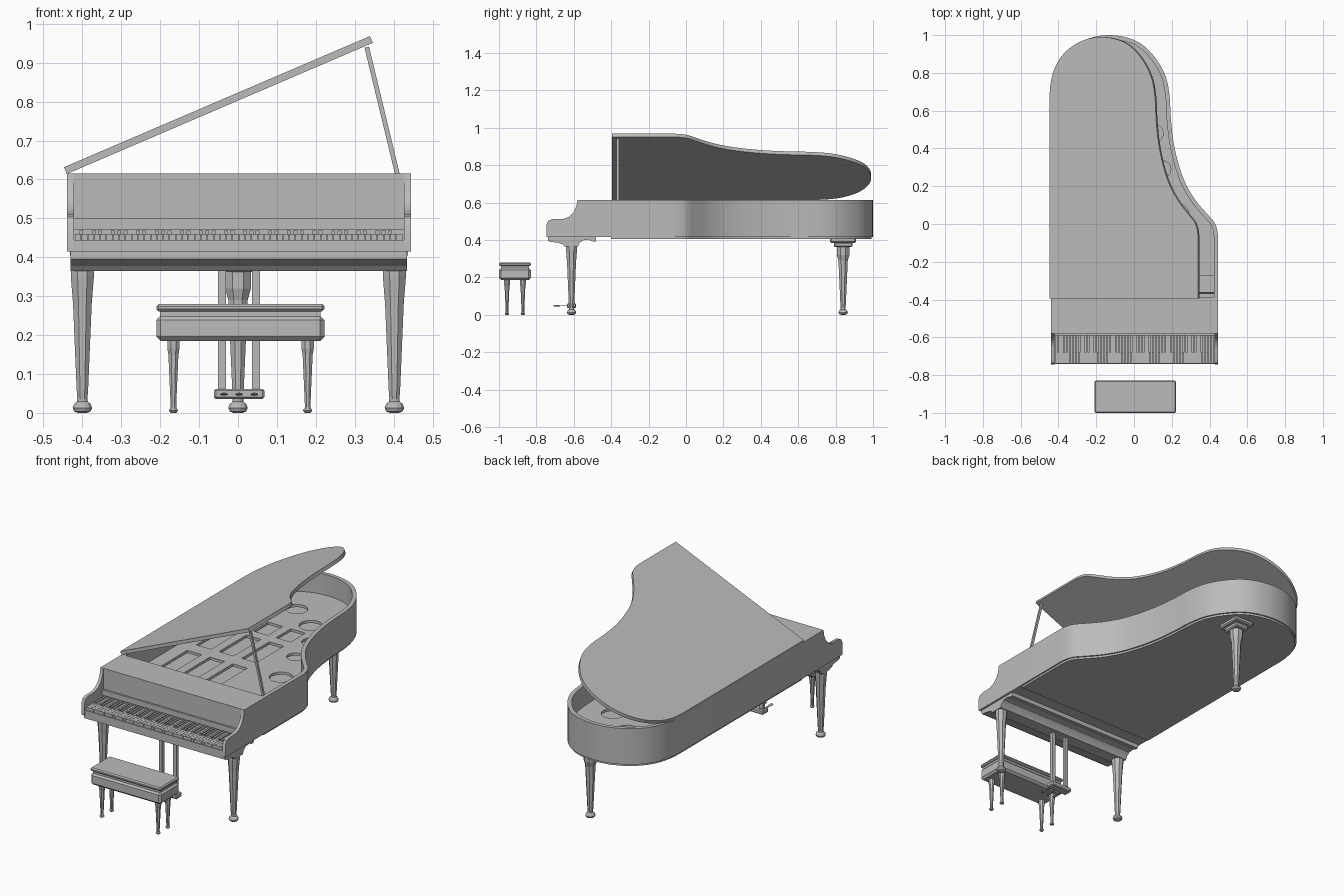
import bpy, bmesh, math
from mathutils import Matrix, Vector

old = bpy.data.objects.get("Cube")
if old:
    bpy.data.objects.remove(old)

GREY = (0.5, 0.5, 0.5, 1)
mat = bpy.data.materials.new("plain_grey")
mat.use_nodes = True
mat.diffuse_color = GREY
mat.node_tree.nodes["Principled BSDF"].inputs["Base Color"].default_value = GREY


def add_mesh(name, mesh, smooth=False):
    ob = bpy.data.objects.new(name, mesh)
    bpy.context.scene.collection.objects.link(ob)
    mesh.materials.clear()
    mesh.materials.append(mat)
    if smooth:
        bpy.ops.object.select_all(action='DESELECT')
        ob.select_set(True)
        bpy.context.view_layer.objects.active = ob
        bpy.ops.object.shade_smooth_by_angle(angle=math.radians(30))
    return ob


def finish(name, bm, smooth=False):
    bmesh.ops.recalc_face_normals(bm, faces=bm.faces)
    mesh = bpy.data.meshes.new(name)
    bm.to_mesh(mesh)
    bm.free()
    return add_mesh(name, mesh, smooth)


def add_box(bm, x, y, z):
    size = Matrix.Diagonal((x[1] - x[0], y[1] - y[0], z[1] - z[0], 1))
    mid = Matrix.Translation((sum(x) / 2, sum(y) / 2, sum(z) / 2))
    return bmesh.ops.create_cube(bm, size=1, matrix=mid @ size)["verts"]


def box(name, x, y, z, bevel=0):
    bm = bmesh.new()
    add_box(bm, x, y, z)
    if bevel:
        bmesh.ops.bevel(bm, geom=bm.edges[:], offset=bevel, segments=1, affect='EDGES')
    return finish(name, bm)


def prism(name, profile, x0, x1):
    """Side profile of (y, z) points, extruded along x."""
    bm = bmesh.new()
    face = bm.faces.new([bm.verts.new((x0, y, z)) for y, z in profile])
    out = bmesh.ops.extrude_face_region(bm, geom=[face])["geom"]
    bmesh.ops.translate(bm, vec=(x1 - x0, 0, 0),
                        verts=[v for v in out if isinstance(v, bmesh.types.BMVert)])
    return finish(name, bm, True)


def slab(name, loops, z0, z1):
    """Flat board with an outer loop and any number of hole loops."""
    cu = bpy.data.curves.new(name, 'CURVE')
    cu.dimensions, cu.fill_mode, cu.extrude = '2D', 'BOTH', (z1 - z0) / 2
    for loop in loops:
        sp = cu.splines.new('POLY')
        sp.points.add(len(loop) - 1)
        for p, (x, y) in zip(sp.points, loop):
            p.co = (x, y, 0, 1)
        sp.use_cyclic_u = True
    tmp = bpy.data.objects.new(name + "_curve", cu)
    bpy.context.scene.collection.objects.link(tmp)
    dg = bpy.context.evaluated_depsgraph_get()
    mesh = bpy.data.meshes.new_from_object(tmp.evaluated_get(dg))
    bpy.data.objects.remove(tmp)
    mesh.transform(Matrix.Translation((0, 0, (z0 + z1) / 2)))
    return add_mesh(name, mesh, True)


def turned(name, profile, x, y, sides=8):
    """Stack of polygon rings from (radius, z) pairs."""
    bm = bmesh.new()
    rings = []
    for r, z in profile:
        angles = [math.tau * (i + 0.5) / sides for i in range(sides)]
        rings.append([bm.verts.new((x + r * math.cos(a), y + r * math.sin(a), z)) for a in angles])
    for lo, hi in zip(rings, rings[1:]):
        for i in range(sides):
            j = (i + 1) % sides
            bm.faces.new((lo[i], lo[j], hi[j], hi[i]))
    bm.faces.new(rings[0])
    bm.faces.new(rings[-1])
    return finish(name, bm)


def circle(x, y, r):
    return [(x + r * math.cos(math.tau * i / 24), y + r * math.sin(math.tau * i / 24)) for i in range(24)]


def rect(x0, x1, y0, y1):
    return [(x0, y0), (x1, y0), (x1, y1), (x0, y1)]


# Curved case outline, bent side round the tail to the straight side
KEY = [(.445, -.2), (.445, -.07), (.43, 0), (.39, .05), (.33, .12), (.275, .21), (.235, .32),
       (.208, .44), (.195, .56), (.188, .68), (.168, .78), (.12, .87), (.05, .945), (-.03, .985),
       (-.13, 1), (-.23, .985), (-.32, .94), (-.385, .875), (-.425, .79), (-.44, .68), (-.44, .5)]


def smooth_path(pts, steps=4):
    out = []
    for i in range(1, len(pts) - 2):
        a, b, c, d = (Vector(p) for p in pts[i - 1:i + 3])
        for s in range(steps):
            t = s / steps
            out.append((b * 2 + (c - a) * t + (a * 2 - b * 5 + c * 4 - d) * t * t
                        + (b * 3 - a - c * 3 + d) * t ** 3) / 2)
    return out + [Vector(pts[-2])]


CURVE = smooth_path(KEY)


def outline(front, inset=0):
    """Closed case outline cut off at y = front and moved inward."""
    pts = [Vector((.445, front))] + CURVE + [Vector((-.44, front))]
    res = []
    for i, p in enumerate(pts):
        d = (pts[min(i + 1, len(pts) - 1)] - pts[max(i - 1, 0)]).normalized()
        res.append((p.x - d.y * inset, p.y + d.x * inset))
    return res


# Case: rim with solid front shelf, bottom board, soundboard and pierced plate
slab("case_rim", [outline(-.58), outline(-.39, .022)], .415, .615)
slab("bottom_board", [outline(-.4, .008)], .404, .42)
slab("soundboard", [outline(-.4, .015)], .44, .46)
holes = [circle(0, .64, .06), circle(-.17, .76, .055), circle(.11, .48, .045),
         circle(.15, .29, .045), circle(.23, .05, .06)]
slots = [rect(x, x + .09, y, y + .24) for x in (-.34, -.2, -.06) for y in (-.2, .12)]
slots += [rect(x, x + .09, .42, .55) for x in (-.34, -.2, -.06)]
slab("iron_plate", [outline(-.4, .018)] + holes + slots, .485, .5)
box("pin_block", (-.42, .425), (-.4, -.27), (.49, .535))

# Raised lid, hinged on the straight side
lid = slab("lid", [[((x + .44) * .967, y * .99 if y > 0 else y) for x, y in outline(-.395)]], 0, .019)
lid.data.transform(Matrix.Translation((-.44, 0, .614)) @ Matrix.Rotation(math.radians(-23.2), 4, 'Y'))

# Lid prop
low, high = Vector((.425, -.365, .55)), Vector((.331, -.365, .94))
bm = bmesh.new()
add_box(bm, (-.006, .006), (-.006, .006), (0, (high - low).length))
turn = (high - low).to_track_quat('Z', 'Y').to_matrix().to_4x4()
bmesh.ops.transform(bm, matrix=Matrix.Translation(low) @ turn, verts=bm.verts)
finish("lid_prop", bm)

# Keyboard: cheeks, key bed, white and black keys
cheek = [(-.58, .615), (-.585, .585), (-.6, .55), (-.625, .525), (-.655, .513), (-.715, .511),
         (-.735, .503), (-.745, .485), (-.745, .415), (-.58, .415)]
prism("right_cheek", cheek, -.44, -.422)
prism("left_cheek", cheek, .427, .445)
box("key_bed", (-.43, .435), (-.742, -.57), (.415, .444))
box("fallboard_strip", (-.425, .43), (-.59, -.575), (.47, .5))
whites, blacks = bmesh.new(), bmesh.new()
pitch = .842 / 52
for i in range(52):
    x = -.419 + i * pitch
    add_box(whites, (x + .0006, x + pitch - .0006), (-.738, -.575), (.44, .46))
    if i < 51 and i % 7 not in (1, 4):
        add_box(blacks, (x + pitch - .005, x + pitch + .005), (-.68, -.575), (.455, .469))
finish("white_keys", whites)
finish("black_keys", blacks)

# Moulded beam under the keyboard
prism("front_beam", [(-.737, .416), (-.737, .396), (-.725, .39), (-.69, .386), (-.66, .378),
                     (-.648, .365), (-.578, .365), (-.57, .382), (-.552, .398), (-.52, .402),
                     (-.5, .393), (-.482, .393), (-.48, .416)], -.43, .434)

# Piano legs: tapered octagons with collars and ball feet
FOOT = [(.012, 0), (.022, .004), (.026, .013), (.022, .023), (.014, .029), (.014, .036)]
for side, x in (("right", -.4), ("left", .402)):
    turned(side + "_front_leg", [(.013, .025), (.016, .06), (.026, .28), (.032, .35), (.032, .38)], x, -.612)
    turned(side + "_front_foot", FOOT, x, -.612, 12)
turned("rear_leg", [(.013, .025), (.016, .06), (.027, .29), (.036, .32), (.036, .37)], 0, .84)
turned("rear_foot", FOOT, 0, .84, 12)
box("rear_leg_collar", (-.042, .042), (.79, .89), (.362, .388), .006)
box("rear_leg_block", (-.06, .06), (.77, .91), (.385, .41), .006)

# Pedal lyre
for side, x in (("right", -.041), ("left", .046)):
    box(side + "_lyre_post", (x - .01, x + .01), (-.622, -.602), (.05, .38))
box("lyre_box", (-.062, .068), (-.637, -.588), (.036, .062), .005)
for n, x in enumerate((-.036, .003, .042)):
    box(f"pedal_{n + 1}", (x - .004, x + .004), (-.69, -.63), (.046, .05))
    bm = bmesh.new()
    bmesh.ops.create_uvsphere(bm, u_segments=12, v_segments=6, radius=1, matrix=
                              Matrix.Translation((x, -.69, .048)) @ Matrix.Diagonal((.01, .022, .004, 1)))
    finish(f"pedal_tip_{n + 1}", bm, True)

# Bench
box("bench_box", (-.21, .222), (-.999, -.83), (.185, .25), .011)
box("bench_neck", (-.2, .212), (-.99, -.84), (.245, .265))
box("bench_cushion", (-.21, .222), (-1, -.829), (.261, .28), .006)
for side, x in (("right", -.166), ("left", .179)):
    for end, y in (("front", -.957), ("back", -.872)):
        turned(f"bench_{end}_{side}_leg", [(.008, 0), (.013, .006), (.008, .014), (.008, .025),
                                           (.014, .15), (.017, .165), (.017, .19)], x, y)
